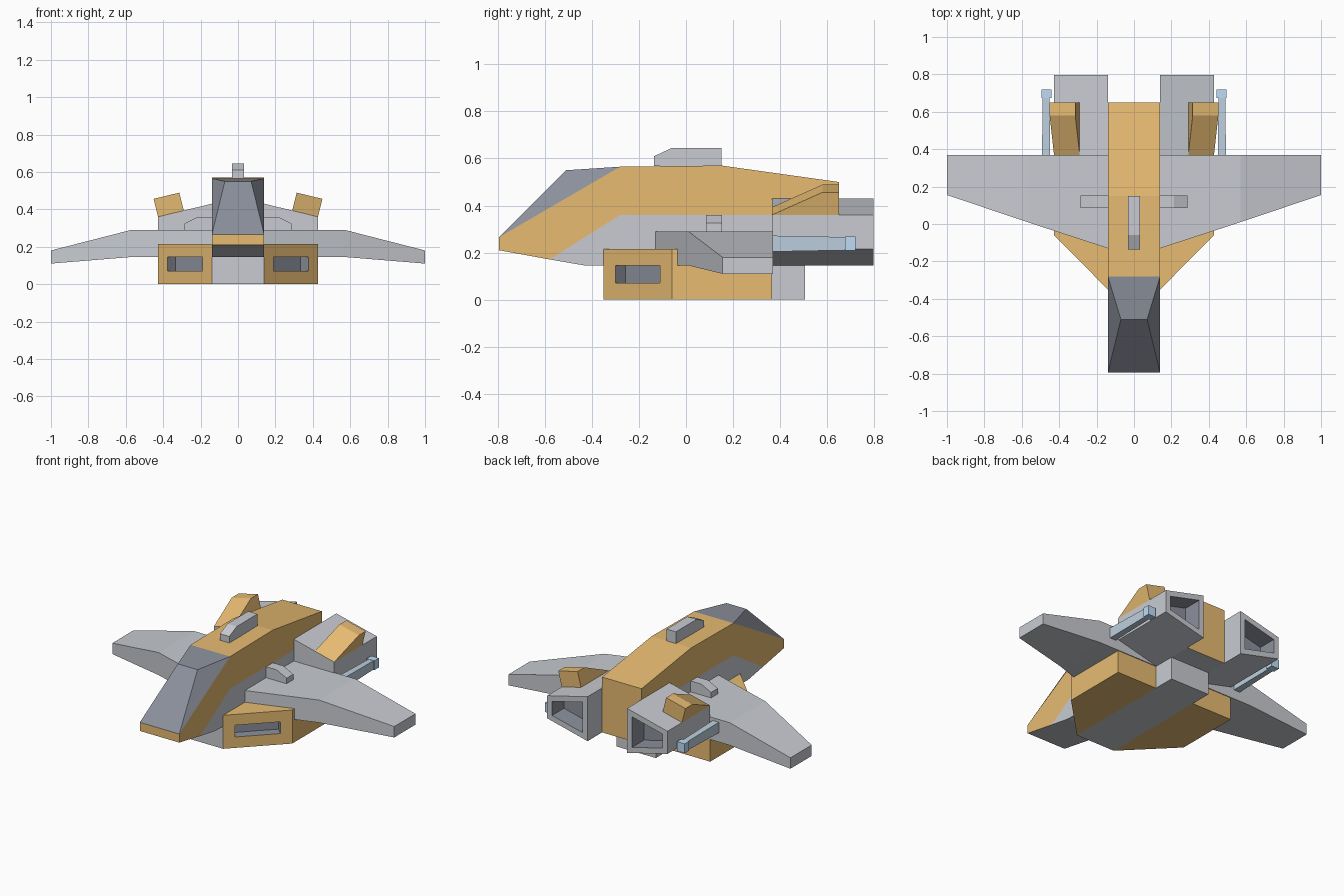
import bpy, bmesh
from mathutils import Vector

if "Cube" in bpy.data.objects:
    bpy.data.objects.remove(bpy.data.objects["Cube"])


def material(name, rgb):
    m = bpy.data.materials.new(name)
    m.diffuse_color = (*rgb, 1)
    m.use_nodes = True
    m.node_tree.nodes["Principled BSDF"].inputs["Base Color"].default_value = m.diffuse_color
    return m


TAN = material("tan_paint", (0.80, 0.50, 0.17))
GREY = material("grey_paint", (0.58, 0.60, 0.64))
DARK = material("dark_glass", (0.26, 0.28, 0.33))
ROD = material("steel_blue", (0.50, 0.62, 0.72))
TIP = material("light_blue", (0.52, 0.72, 0.92))


def finish(name, bm, mats, mirror=False):
    me = bpy.data.meshes.new(name)
    bm.to_mesh(me)
    bm.free()
    for m in mats:
        me.materials.append(m)
    ob = bpy.data.objects.new(name, me)
    bpy.context.collection.objects.link(ob)
    if mirror:
        mod = ob.modifiers.new("mirror", 'MIRROR')
        mod.use_mirror_merge = False
    return ob


def loft(rings):
    """Closed solid through rings with equal point counts."""
    bm = bmesh.new()
    vs = [[bm.verts.new(p) for p in r] for r in rings]
    n = len(rings[0])
    for a, b in zip(vs, vs[1:]):
        for i in range(n):
            j = (i + 1) % n
            bm.faces.new((a[i], a[j], b[j], b[i]))
    bm.faces.new(vs[0])
    bm.faces.new(vs[-1])
    bmesh.ops.recalc_face_normals(bm, faces=bm.faces[:])
    return bm


def side_prism(profile, x0, x1):
    return loft([[(x, y, z) for y, z in profile] for x in (x0, x1)])


def rect(a0, a1, b0, b1):
    return [(a0, b0), (a1, b0), (a1, b1), (a0, b1)]


def recess(bm, direction, margin, depth):
    """Sink a framed opening into the face looking along direction."""
    d = Vector(direction).normalized()
    f = max(bm.faces, key=lambda f: f.normal.dot(d))
    bmesh.ops.inset_individual(bm, faces=[f], thickness=margin, use_even_offset=True)
    walls = bmesh.ops.inset_individual(bm, faces=[f], thickness=0.001, depth=-depth)
    for w in walls["faces"] + [f]:
        w.material_index = 1


def open_root(bm):
    """Drop the hidden face that lies against the fuselage."""
    hidden = [f for f in bm.faces if all(v.co.x < 0.141 for v in f.verts)]
    bmesh.ops.delete(bm, geom=hidden, context='FACES')


W = 0.14  # half width of fuselage

# Fuselage: tan shell with a grey lower side panel
pts = [(-.795, .21), (-.795, .265), (-.28, .565), (.15, .57), (.65, .50), (.65, .145),
       (.365, .145), (-.43, .145), (-.58, .171), (-.28, .36), (.365, .36)]
outline = [0, 1, 2, 3, 4, 5, 6, 7, 8]
bm = bmesh.new()
sides = [[bm.verts.new((x, y, z)) for y, z in pts] for x in (-W, W)]
for s in sides:
    bm.faces.new([s[i] for i in (0, 1, 2, 3, 4, 5, 6, 10, 9, 8)])
    bm.faces.new([s[i] for i in (8, 9, 10, 6, 7)]).material_index = 1
for i, j in zip(outline, outline[1:] + outline[:1]):
    if (i, j) == (1, 2):      # the canopy closes this side
        continue
    f = bm.faces.new((sides[0][i], sides[0][j], sides[1][j], sides[1][i]))
    f.material_index = 1 if i >= 5 else 0
bmesh.ops.recalc_face_normals(bm, faces=bm.faces[:])
finish("fuselage", bm, [TAN, GREY])

# Canopy: faceted glass narrowing to its top edge
bm = bmesh.new()
a, b, c = [[bm.verts.new((s * x, y, z)) for s in (-1, 1)]
           for x, y, z in ((W, -.795, .265), (.07, -.51, .55), (W, -.28, .565))]
bm.faces.new((a[0], a[1], b[1], b[0]))
bm.faces.new((b[0], b[1], c[1], c[0]))
bm.faces.new((a[0], b[0], c[0]))
bm.faces.new((a[1], c[1], b[1]))
finish("canopy", bm, [DARK])

# Keel and dorsal block
finish("keel", side_prism(rect(-.35, .505, 0, .145), -W, W), [GREY])
dorsal = [(-.135, .568), (-.135, .61), (-.06, .645), (.15, .645), (.15, .568)]
finish("dorsal_block", side_prism(dorsal, -.033, .033), [GREY])

# Lower pods with angled front and window
plan = [(W, -.35), (.427, -.06), (.427, .365), (W, .365)]
bm = loft([[(x, y, z) for x, y in plan] for z in (0, .215)])
recess(bm, (1, -1, 0), 0.07, 0.06)
open_root(bm)
finish("lower_pod", bm, [TAN, DARK], True)

# Wings: thick flat inner section and tapered outer section
stations = [(W, -.13, .145, .29), (.57, .01, .145, .29), (1.0, .155, .11, .18)]
bm = loft([[(x, y, z) for y, z in rect(f, .37, lo, hi)] for x, f, lo, hi in stations])
open_root(bm)
finish("wing", bm, [GREY], True)

# Small blocks at the wing roots
block = [(W, .285), (.285, .285), (.285, .325), (.215, .36), (W, .36)]
bm = loft([[(x, y, z) for x, z in block] for y in (.085, .153)])
open_root(bm)
finish("wing_root_block", bm, [GREY], True)

# Engines: taper outwards, hollow at the rear
section = [(W, .145), (.427, .215), (.427, .36), (W, .43)]
bm = loft([[(x, y, z) for x, z in section] for y in (.365, .797)])
recess(bm, (0, 1, 0), 0.035, 0.12)
finish("engine", bm, [GREY, DARK], True)

# Tilted wedge fins on the engines
wedge = [(.365, 0), (.58, .1), (.65, .1), (.65, 0)]
bm = loft([[(x + .24 * h, y, z + .96 * h) for y, h in wedge]
           for x, z in ((.29, .393), (.427, .36))])
finish("engine_fin", bm, [TAN], True)

# Rear-pointing guns
bm = loft([[(x, y, z) for x, z in rect(.47 - w, .47 + w, .238 - h, .238 + h)]
           for y, w, h in ((.365, .022, .034), (.675, .018, .028))])
finish("gun_barrel", bm, [ROD], True)
finish("gun_tip", side_prism(rect(.675, .72, .208, .268), .44, .495), [TIP], True)
